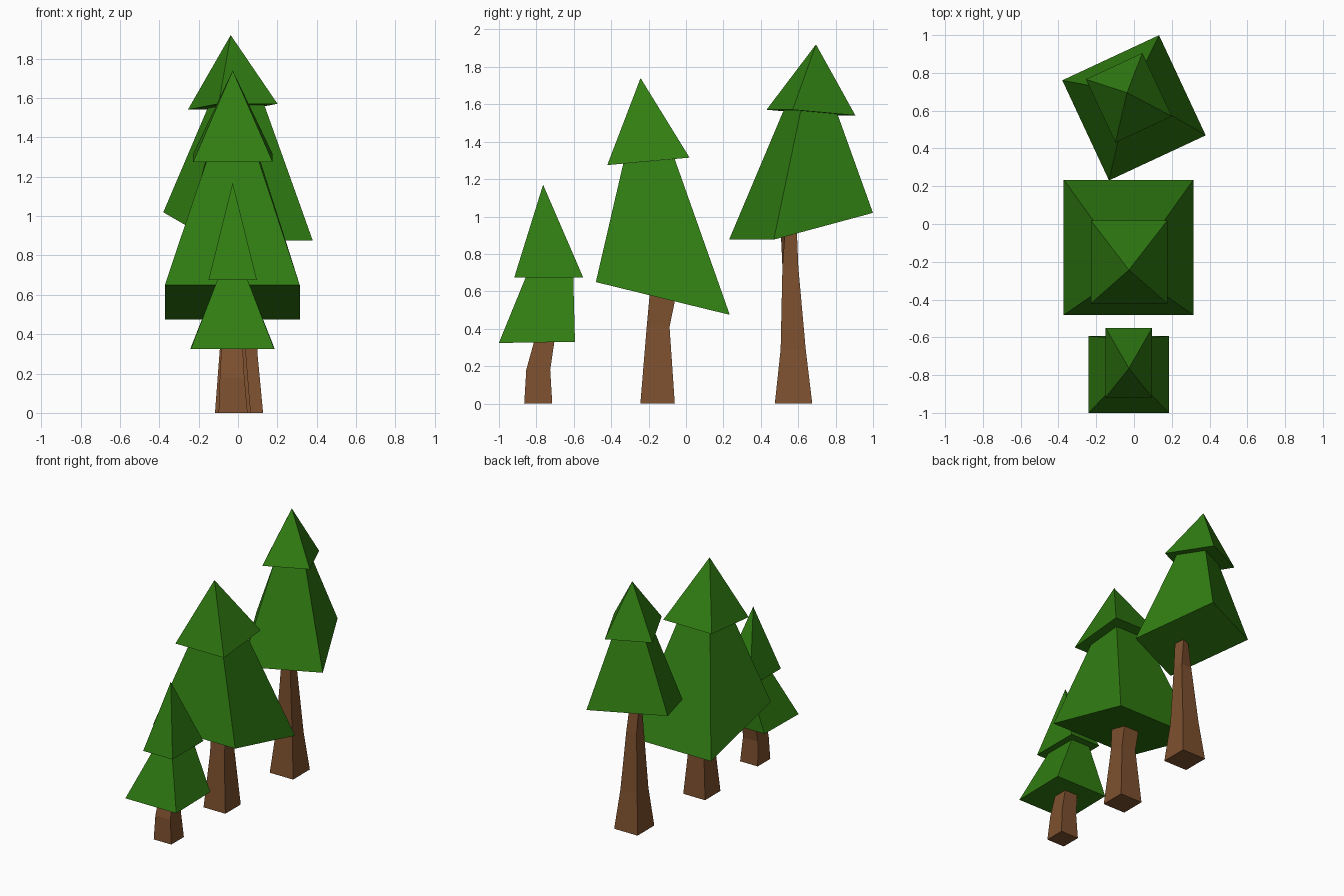
import bpy, bmesh, math

if "Cube" in bpy.data.objects:
    bpy.data.objects.remove(bpy.data.objects["Cube"])


def material(name, rgb):
    m = bpy.data.materials.new(name)
    m.diffuse_color = (*rgb, 1)
    m.use_nodes = True
    m.node_tree.nodes["Principled BSDF"].inputs["Base Color"].default_value = m.diffuse_color
    return m


GREEN = material("leaf green", (0.030, 0.205, 0.006))
BROWN = material("bark brown", (0.205, 0.080, 0.028))


def loft(name, mat, rings, apex=None):
    """Four-sided loft. Ring: centre x, y, z, width, depth, turn (deg), rise front to back."""
    bm = bmesh.new()
    loops = []
    for cx, cy, cz, w, d, turn, rise in rings:
        c, s = math.cos(math.radians(turn)), math.sin(math.radians(turn))
        loop = []
        for u, v in ((-.5, -.5), (.5, -.5), (.5, .5), (-.5, .5)):
            x, y = u * w, v * d
            loop.append(bm.verts.new((cx + x * c - y * s, cy + x * s + y * c, cz + v * rise)))
        loops.append(loop)
    bm.faces.new(loops[0][::-1])
    for a, b in zip(loops, loops[1:]):
        for i in range(4):
            j = (i + 1) % 4
            bm.faces.new((a[i], a[j], b[j], b[i]))
    if apex:
        tip = bm.verts.new(apex)
        for i in range(4):
            bm.faces.new((loops[-1][i], loops[-1][(i + 1) % 4], tip))
    else:
        bm.faces.new(loops[-1])
    bmesh.ops.recalc_face_normals(bm, faces=bm.faces)
    me = bpy.data.meshes.new(name)
    bm.to_mesh(me)
    bm.free()
    me.materials.append(mat)
    ob = bpy.data.objects.new(name, me)
    bpy.context.collection.objects.link(ob)
    return ob


# Small front tree
loft("small_trunk", BROWN, [
    (-.025, -.79, 0, .147, .15, 0, 0),
    (-.03, -.79, .18, .125, .128, 0, 0),
    (-.03, -.752, .36, .105, .105, 0, 0)])
loft("small_lower_branches", GREEN, [
    (-.028, -.797, .327, .425, .407, 0, .006),
    (-.028, -.729, .68, .15, .252, 0, 0)])
loft("small_treetop", GREEN, [(-.027, -.734, .675, .246, .368, 0, 0)],
     (-.027, -.764, 1.17))

# Middle tree
loft("middle_trunk", BROWN, [
    (-.026, -.152, 0, .182, .184, 0, 0),
    (-.027, -.149, .41, .118, .122, 0, 0),
    (-.027, -.122, .60, .125, .138, 0, -.04)])
loft("middle_lower_branches", GREEN, [
    (-.029, -.124, .562, .686, .716, 0, -.175),
    (-.027, -.198, 1.295, .264, .275, 0, .025)])
loft("middle_treetop", GREEN, [(-.026, -.201, 1.295, .405, .44, 0, .04)],
     (-.027, -.243, 1.74))

# Tall rear tree, its foliage turned sideways
TURN = 25
loft("tall_trunk", BROWN, [
    (.03, .575, 0, .195, .20, 0, 0),
    (.03, .573, .29, .14, .134, 0, 0),
    (.035, .558, .73, .085, .085, 0, 0),
    (.035, .548, .96, .065, .065, TURN, 0)])
loft("tall_lower_branches", GREEN, [
    (0, .615, .948, .565, .585, TURN, .143),
    (-.012, .667, 1.56, .215, .215, TURN, -.025)])
loft("tall_treetop", GREEN, [(-.027, .668, 1.556, .33, .37, TURN, -.03)],
     (-.037, .695, 1.92))
